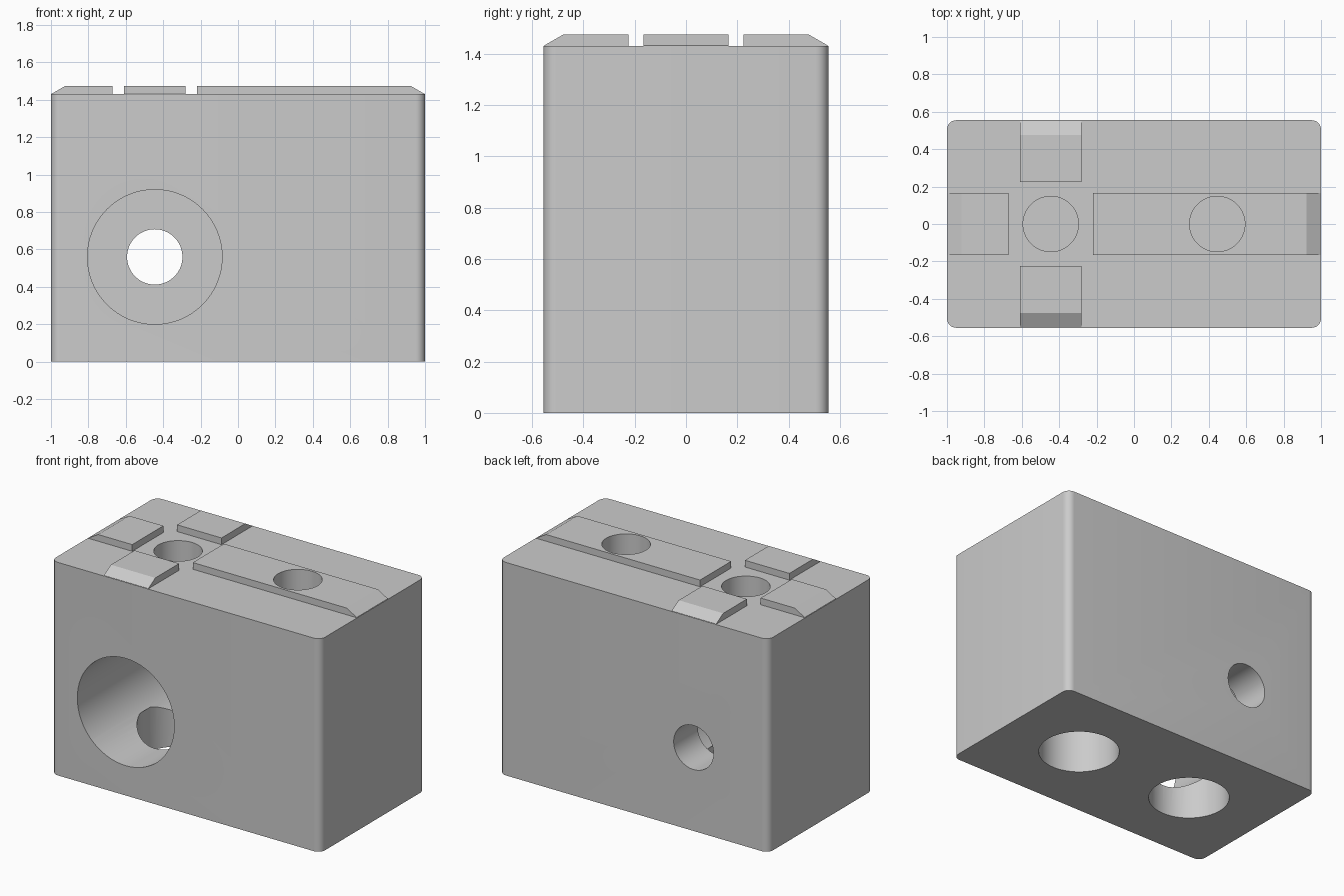
import bpy, bmesh, math
from mathutils import Matrix, Vector

cube = bpy.data.objects.get("Cube")
if cube:
    bpy.data.objects.remove(cube, do_unlink=True)

grey = bpy.data.materials.new("plain_grey")
grey.use_nodes = True
grey.diffuse_color = (0.6, 0.6, 0.6, 1)
grey.node_tree.nodes["Principled BSDF"].inputs["Base Color"].default_value = (0.6, 0.6, 0.6, 1)

HALF_X, HALF_Y = 1.0, 0.555
DECK, TOP = 1.43, 1.475
HOLE_X = 0.445


def finish(bm, name):
    bmesh.ops.recalc_face_normals(bm, faces=bm.faces)
    mesh = bpy.data.meshes.new(name)
    bm.to_mesh(mesh)
    bm.free()
    mesh.materials.append(grey)
    obj = bpy.data.objects.new(name, mesh)
    bpy.context.collection.objects.link(obj)
    return obj


def cylinder(name, radius, start, end):
    """Closed cylinder between two points."""
    a, b = Vector(start), Vector(end)
    turn = (b - a).to_track_quat('Z', 'Y').to_matrix().to_4x4()
    bm = bmesh.new()
    bmesh.ops.create_cone(bm, cap_ends=True, segments=64, radius1=radius, radius2=radius,
                          depth=(b - a).length,
                          matrix=Matrix.Translation((a + b) / 2) @ turn)
    return finish(bm, name)


def rib(name, inner, outer, half_width, angle, centre_x):
    """Raised strip along one direction with a sloped outer end."""
    profile = [(inner, DECK - 0.1), (outer, DECK - 0.1), (outer, DECK + 0.002),
               (outer - 0.075, TOP), (inner, TOP)]
    bm = bmesh.new()
    face = bm.faces.new([bm.verts.new((r, -half_width, z)) for r, z in profile])
    grown = bmesh.ops.extrude_face_region(bm, geom=[face])["geom"]
    bmesh.ops.translate(bm, vec=(0, 2 * half_width, 0),
                        verts=[v for v in grown if isinstance(v, bmesh.types.BMVert)])
    bm.transform(Matrix.Translation((centre_x, 0, 0)) @ Matrix.Rotation(angle, 4, 'Z'))
    return finish(bm, name)


def combine(target, tool, operation):
    mod = target.modifiers.new(tool.name, 'BOOLEAN')
    mod.operation, mod.object, mod.solver = operation, tool, 'EXACT'
    bpy.ops.object.modifier_apply(modifier=mod.name)
    bpy.data.objects.remove(tool, do_unlink=True)


# Block with rounded upright edges
bm = bmesh.new()
bmesh.ops.create_cube(bm, size=1, matrix=Matrix.Translation((0, 0, DECK / 2))
                      @ Matrix.Diagonal((2 * HALF_X, 2 * HALF_Y, DECK, 1)))
upright = [e for e in bm.edges if abs(e.verts[0].co.z - e.verts[1].co.z) > 0.5]
bmesh.ops.bevel(bm, geom=upright, offset=0.05, segments=8, profile=0.5, affect='EDGES')
block = finish(bm, "drilled_block")
bpy.context.view_layer.objects.active = block
block.select_set(True)

# Four raised ribs around the left-hand hole
reach = HALF_Y - 0.003
ribs = [("long_rib", HOLE_X - 0.22, HALF_X + HOLE_X - 0.003, 0),
        ("short_rib", 0.225, HALF_X - HOLE_X - 0.003, math.pi),
        ("front_rib", 0.225, reach, -math.pi / 2),
        ("back_rib", 0.225, reach, math.pi / 2)]
for name, inner, outer, angle in ribs:
    combine(block, rib(name, inner, outer, 0.165, angle, -HOLE_X), 'UNION')

# Blind holes in the top, wider pockets underneath
for x in (-HOLE_X, HOLE_X):
    combine(block, cylinder("top_hole", 0.148, (x, 0, 1.13), (x, 0, 1.6)), 'DIFFERENCE')
    combine(block, cylinder("bottom_pocket", 0.25, (x, 0, -0.1), (x, 0, 0.296)), 'DIFFERENCE')

# Stepped cross hole, wide at the front and narrow at the back
combine(block, cylinder("front_bore", 0.36, (-HOLE_X, -0.7, 0.56), (-HOLE_X, 0.3, 0.56)), 'DIFFERENCE')
combine(block, cylinder("back_hole", 0.148, (-HOLE_X, 0.2, 0.56), (-HOLE_X, 0.7, 0.56)), 'DIFFERENCE')

bpy.ops.object.shade_smooth_by_angle(angle=math.radians(25))
